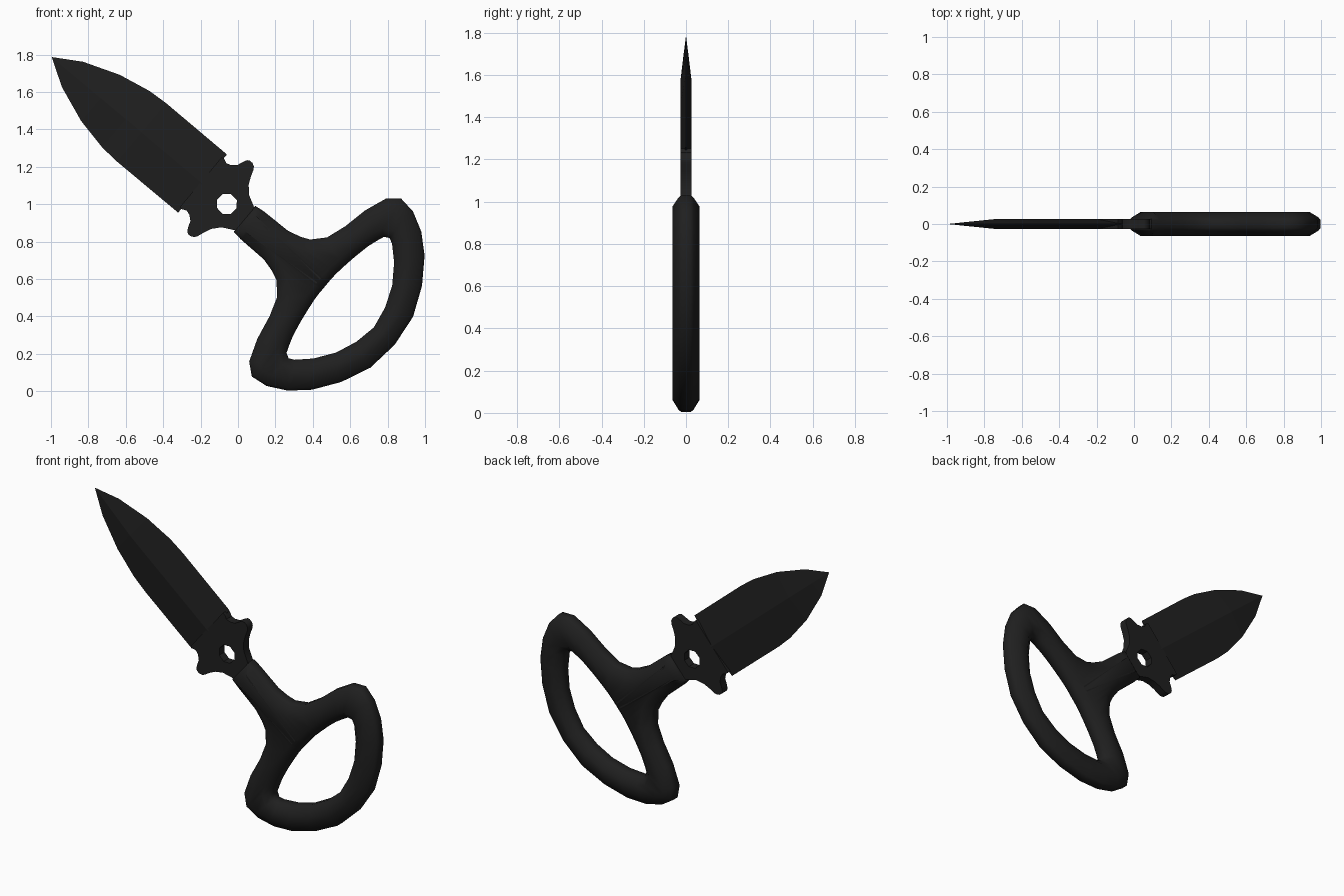
import bpy, bmesh, math
from mathutils import Matrix, Vector

if "Cube" in bpy.data.objects:
    bpy.data.objects.remove(bpy.data.objects["Cube"])

# Local frame: X runs from tip to handle, Y across the width, Z is the thickness
A = math.radians(40)
C, S = math.cos(A), math.sin(A)
FRAME = Matrix(((C, S, 0, -0.9955), (0, 0, -1, 0), (-S, C, 0, 1.787), (0, 0, 0, 1)))

black = bpy.data.materials.new("matte_black")
black.diffuse_color = (0.014, 0.014, 0.014, 1)
black.use_nodes = True
black.node_tree.nodes["Principled BSDF"].inputs["Base Color"].default_value = black.diffuse_color


def finish(name, bm, angle=None):
    bmesh.ops.recalc_face_normals(bm, faces=bm.faces[:])
    me = bpy.data.meshes.new(name)
    bm.to_mesh(me)
    bm.free()
    me.materials.append(black)
    ob = bpy.data.objects.new(name, me)
    bpy.context.collection.objects.link(ob)
    ob.matrix_world = FRAME
    if angle:
        bpy.ops.object.select_all(action='DESELECT')
        ob.select_set(True)
        bpy.context.view_layer.objects.active = ob
        bpy.ops.object.shade_smooth_by_angle(angle=math.radians(angle))
    return ob


def mirrored(half, shared_end):
    """Close a half outline across the centre line."""
    back = half[:-1] if shared_end else half
    return [Vector(p) for p in half] + [Vector((u, -v)) for u, v in reversed(back)]


def inset(loop, d):
    """Move each outline point to the right of its direction of travel."""
    out = []
    for i, p in enumerate(loop):
        t = (p - loop[i - 1]).normalized() + (loop[(i + 1) % len(loop)] - p).normalized()
        t.normalize()
        out.append(p + Vector((t.y, -t.x)) * d)
    return out


# Blade: double-edged, with a central ridge
bm = bmesh.new()
rows = []
for u, w in [(0.144, .088), (.34, .161), (.518, .197), (.625, .204), (1.052, .203)]:
    t = .027 * min(1, u / .33)
    rows.append([bm.verts.new(c) for c in ((u, w, 0), (u, 0, t), (u, -w, 0), (u, 0, -t))])
tip = bm.verts.new((0, 0, 0))
for j in range(4):
    k = (j + 1) % 4
    bm.faces.new((tip, rows[0][j], rows[0][k]))
    for a, b in zip(rows, rows[1:]):
        bm.faces.new((a[j], b[j], b[k], a[k]))
bm.faces.new(rows[-1])
finish("blade", bm)

# Guard: flat plate with two swept horns and an eight-sided hole
guard = [(1.04, .175), (1.058, .175), (1.08, .165), (1.105, .173), (1.131, .195),
         (1.142, .225), (1.154, .249), (1.168, .257), (1.186, .256), (1.203, .247),
         (1.213, .232), (1.228, .19), (1.245, .154), (1.28, .114), (1.345, .08), (1.41, .065)]
hole = [Vector((1.222 + .057 * math.cos(k * math.pi / 4 + .3),
                .057 * math.sin(k * math.pi / 4 + .3))) for k in range(8)]
bm = bmesh.new()
edges = []
for loop in (mirrored(guard, False), hole):
    vs = [bm.verts.new((p.x, p.y, -.026)) for p in loop]
    edges += [bm.edges.new((vs[i - 1], vs[i])) for i in range(len(vs))]
bmesh.ops.triangle_fill(bm, use_beauty=True, use_dissolve=False, edges=edges)
ext = bmesh.ops.extrude_face_region(bm, geom=bm.faces[:])
bmesh.ops.translate(bm, vec=(0, 0, .052),
                    verts=[g for g in ext["geom"] if isinstance(g, bmesh.types.BMVert)])
finish("guard", bm, 35)

# Handle: neck and D-shaped grip ring, as paired outer and inner outline points
pairs = [((1.345, .09), (1.907, .01)), ((1.40, .097), (1.907, .02)),
         ((1.563, .10), (1.907, .03)), ((1.634, .118), (1.907, .05)),
         ((1.685, .14), (1.909, .09)), ((1.747, .207), (1.918, .16)),
         ((1.783, .314), (1.928, .226)), ((1.81, .448), (1.945, .31)),
         ((1.855, .569), (1.963, .366)), ((1.917, .621), (1.978, .405)),
         ((2.01, .609), (2.005, .42)), ((2.113, .555), (2.035, .405)),
         ((2.209, .468), (2.108, .335)), ((2.302, .336), (2.18, .233)),
         ((2.372, .178), (2.226, .119)), ((2.393, 0), (2.248, 0))]
outer = mirrored([p[0] for p in pairs], True)
inner = mirrored([p[1] for p in pairs], True)
upper = [(inset(outer, 0), .022), (inset(outer, .012), .036), (inset(outer, .06), .065),
         (inset(inner, -.045), .065), (inset(inner, -.012), .036), (inset(inner, 0), .022)]
section = upper + [(loop, -z) for loop, z in reversed(upper)]
bm = bmesh.new()
rings = [[bm.verts.new((p.x, p.y, z)) for p in loop] for loop, z in section]
n = len(outer)
for r, ring in enumerate(rings):
    prev = rings[r - 1]
    for i in range(n):
        bm.faces.new((prev[i - 1], prev[i], ring[i], ring[i - 1]))
finish("handle", bm, 60)
